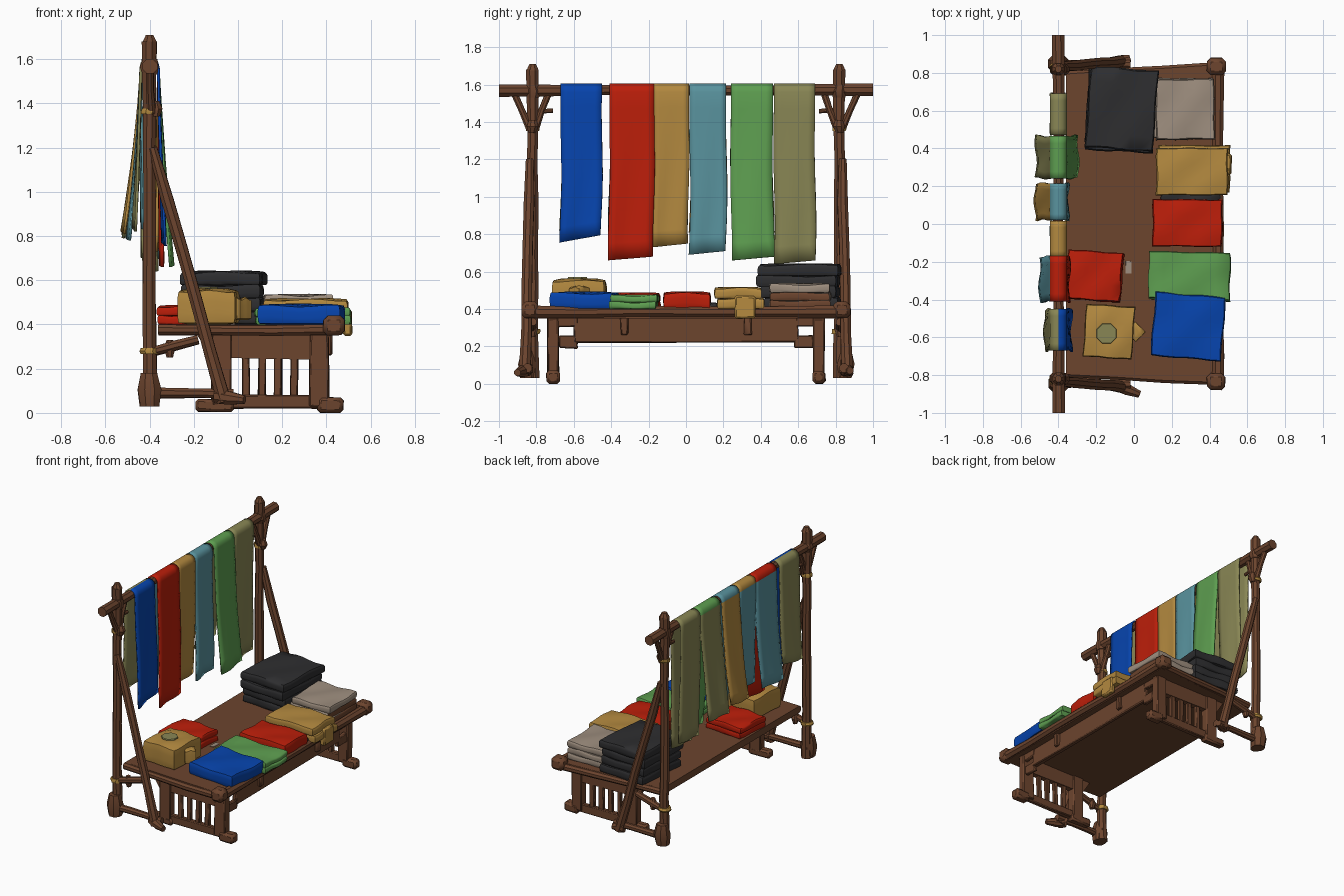
import bpy, bmesh, math, random
from mathutils import Vector, Matrix

if "Cube" in bpy.data.objects:
    bpy.data.objects.remove(bpy.data.objects["Cube"])

random.seed(4)
COLOURS = {
    "wood": (0.15, 0.058, 0.027), "blue": (0.002, 0.058, 0.42),
    "red": (0.50, 0.013, 0.003), "ochre": (0.45, 0.25, 0.05),
    "teal": (0.10, 0.29, 0.34), "green": (0.11, 0.34, 0.08),
    "olive": (0.25, 0.24, 0.09), "charcoal": (0.027, 0.027, 0.029),
    "beige": (0.34, 0.27, 0.21)}
MATS = {}
for n, c in COLOURS.items():
    MATS[n] = bpy.data.materials.new(n)
    MATS[n].diffuse_color = (*c, 1)


def finish(bm, name, *mats, angle=40):
    bmesh.ops.recalc_face_normals(bm, faces=bm.faces)
    me = bpy.data.meshes.new(name)
    bm.to_mesh(me)
    bm.free()
    ob = bpy.data.objects.new(name, me)
    bpy.context.collection.objects.link(ob)
    for m in mats:
        me.materials.append(MATS[m])
    bpy.ops.object.select_all(action='DESELECT')
    ob.select_set(True)
    bpy.context.view_layer.objects.active = ob
    bpy.ops.object.shade_smooth_by_angle(angle=math.radians(angle))
    return ob


def log(name, a, b, radii, mat="wood", sides=8, wobble=0.003):
    """Tapered hand-cut pole from a to b, one ring per radius."""
    a, b = Vector(a), Vector(b)
    rot = (b - a).to_track_quat('Z', 'Y')
    bm = bmesh.new()
    rings = []
    for i, r in enumerate(radii):
        c = a.lerp(b, i / (len(radii) - 1))
        c += rot @ Vector((random.uniform(-wobble, wobble), random.uniform(-wobble, wobble), 0))
        rings.append([bm.verts.new(c + rot @ Vector((r * math.cos(t), r * math.sin(t), 0)))
                      for t in [2 * math.pi * (k + 0.5) / sides for k in range(sides)]])
    for p, q in zip(rings, rings[1:]):
        for k in range(sides):
            bm.faces.new((p[k], p[(k + 1) % sides], q[(k + 1) % sides], q[k]))
    bm.faces.new(rings[0])
    bm.faces.new(rings[-1])
    return finish(bm, name, mat)


def block(name, lo, hi, mat="wood", bevel=0.006, jitter=0.004):
    """Bevelled, slightly irregular box."""
    bm = bmesh.new()
    bmesh.ops.create_cube(bm, size=1)
    for v in bm.verts:
        for i in range(3):
            v.co[i] = (lo[i] if v.co[i] < 0 else hi[i]) + random.uniform(-jitter, jitter)
            if i == 2:
                v.co[i] = max(v.co[i], 0)
    if bevel:
        bmesh.ops.bevel(bm, geom=bm.edges[:], offset=bevel, segments=1, affect='EDGES')
    return finish(bm, name, mat)


def prism(name, pts, axis, lo, hi, mat="wood"):
    """Flat outline pushed along one axis."""
    bm = bmesh.new()
    def place(p, d):
        return (p[0], d, p[1]) if axis == 'y' else (*p, d)
    f = bm.faces.new([bm.verts.new(place(p, lo)) for p in pts])
    ext = bmesh.ops.extrude_face_region(bm, geom=[f])
    d = Vector(place((0, 0), hi - lo))
    bmesh.ops.translate(bm, vec=d, verts=[v for v in ext["geom"] if isinstance(v, bmesh.types.BMVert)])
    return finish(bm, name, mat)


def fold(name, x0, x1, y0, y1, z0, z1, mat, turn=0, edge=None):
    """One folded cloth: soft rounded slab with a rumpled outline."""
    bm = bmesh.new()
    bmesh.ops.create_cube(bm, size=1)
    bmesh.ops.subdivide_edges(bm, edges=bm.edges[:], cuts=5, use_grid_fill=True)
    sx, sy, sz = x1 - x0, y1 - y0, z1 - z0
    ph = random.uniform(0, 6)
    for v in bm.verts:
        u, w, h = v.co * 2
        side = 1 - 0.035 * h ** 4 + 0.016 * math.sin(5 * u + 4 * w + ph)
        rim = max(abs(u), abs(w)) ** 8
        v.co = (u / 2 * sx * side, w / 2 * sy * side,
                h / 2 * sz * (1 - 0.12 * rim) + 0.005 * math.sin(4 * u - 3 * w + ph) * (h > -0.9))
    bmesh.ops.rotate(bm, verts=bm.verts, matrix=Matrix.Rotation(math.radians(turn), 3, 'Z'))
    bmesh.ops.translate(bm, verts=bm.verts, vec=((x0 + x1) / 2, (y0 + y1) / 2, (z0 + z1) / 2))
    if edge:
        for f in bm.faces:
            f.normal_update()
            f.material_index = int(f.normal.x > 0.7)
    return finish(bm, name, mat, *([edge] if edge else []), angle=50)


def stack(name, x0, x1, y0, y1, z1, mat, layers, turn=0, edge=None, inset=0):
    h = (z1 - 0.40) / layers
    for i in range(layers):
        d = [random.uniform(-0.008, 0.008) for _ in range(2)]
        low = inset if i < layers / 2 else 0
        fold(f"{name}_{i + 1}", x0 + d[0], x1 + d[0], y0 + d[1] + low, y1 + d[1], 0.40 + i * h - 0.002,
             0.40 + (i + 1) * h + 0.004, mat, turn + random.uniform(-2, 2),
             None if i == layers - 1 else edge)


def banner(name, y0, y1, zf, zb, front, back, ff, fb, over=0, tilt=0.02):
    """Cloth draped over the beam; ff and fb flare the ends, over carries the back colour onto the top."""
    path = []
    n = 10
    for i in range(n + 1):
        t = 1 - i / n
        path.append((-0.440 - fb * t ** 1.5, zb + (1.56 - zb) * (1 - t), t))
    for k in range(1, 6):
        a = math.pi * (1 - k / 6)
        path.append((-0.40 + 0.040 * math.cos(a), 1.565 + 0.034 * math.sin(a), 0))
    for i in range(n + 1):
        t = i / n
        path.append((-0.360 + ff * t ** 1.2, 1.56 - (1.56 - zf) * t, t))
    bm = bmesh.new()
    ph, cols = random.uniform(0, 6), 7
    grid = []
    for x, z, t in path:
        row = []
        for j in range(cols):
            s = j / (cols - 1)
            sway = 0.008 * t * math.sin(6 * t + ph)
            row.append(bm.verts.new((x + 0.007 * t * math.sin(7 * s + 3 * t + ph),
                                     y0 + (y1 - y0) * s + sway, z + tilt * t * t * (s - 0.5))))
        grid.append(row)
    for i, (p, q) in enumerate(zip(grid, grid[1:])):
        for j in range(cols - 1):
            f = bm.faces.new((p[j], p[j + 1], q[j + 1], q[j]))
            f.material_index = int(i < n + over)
    ob = finish(bm, name, front, back, angle=50)
    m = ob.modifiers.new("thickness", 'SOLIDIFY')
    m.thickness, m.offset = 0.012, 0


# Hanging frame
log("beam", (-0.40, -1, 1.57), (-0.40, 1, 1.57), [0.036, 0.034, 0.029, 0.029, 0.029, 0.029, 0.029, 0.034, 0.036])
for s, tag in ((-1, "near"), (1, "far")):
    y = s * 0.82
    log("post_" + tag, (-0.40, y, 0.03), (-0.40, y, 1.68),
        [0.038, 0.034, 0.032, 0.032, 0.031, 0.031, 0.030, 0.030, 0.031, 0.034, 0.036])
    log("post_tip_" + tag, (-0.40, y, 1.675), (-0.40, y, 1.71), [0.036, 0.018], wobble=0)
    log("post_collar_" + tag, (-0.40, y, 1.53), (-0.40, y, 1.60), [0.036, 0.046, 0.036])
    log("post_foot_" + tag, (-0.40, y + s * 0.025, 0.03), (-0.40, y + s * 0.025, 0.18), [0.046, 0.058, 0.04])
    log("side_brace_" + tag, (-0.385, s * 0.835, 1.2), (-0.06, s * 0.86, 0.05),
        [0.022, 0.030, 0.029, 0.030, 0.030, 0.034])
    tip = (0.03, -0.90, 0.06) if s < 0 else (-0.02, 0.875, 0.07)
    log("brace_foot_" + tag, (-0.10, s * 0.85, 0.075), tip, [0.035, 0.032, 0.020])
    log("foot_rail_" + tag, (-0.43, s * 0.845, 0.09), (-0.02, s * 0.845, 0.085), [0.026, 0.024, 0.022, 0.026])
    log("short_rail_" + tag, (-0.41, s * 0.83, 0.27), (-0.18, s * 0.82, 0.33), [0.020, 0.024, 0.022])
    log("knot_" + tag, (-0.31, s * 0.82, 0.25), (-0.31, s * 0.82, 0.33), [0.015, 0.028, 0.015])
    log("beam_strut_outer_" + tag, (-0.39, s * 0.83, 1.36), (-0.40, s * 0.92, 1.56), [0.022, 0.018, 0.019])
    log("beam_strut_inner_" + tag, (-0.39, s * 0.81, 1.36), (-0.40, s * 0.735, 1.56), [0.022, 0.018, 0.019])
    log("beam_strut_bar_" + tag, (-0.40, s * 0.82, 1.46), (-0.40, s * 0.71, 1.46), [0.015, 0.013, 0.013])
    log("strut_lump_" + tag, (-0.375, y, 1.34), (-0.375, y, 1.41), [0.020, 0.034, 0.022])
    for z, r in ((1.365, 0.037), (0.28, 0.042)):
        log("rope_tie_" + tag, (-0.402, y, z - 0.013), (-0.402, y, z + 0.013), [r, r + 0.004, r], "ochre")

# Table top and front rail
prism("table_top", [(-0.36, -0.785), (0.45, -0.83), (0.45, 0.83), (-0.36, 0.785)], 'z', 0.35, 0.40)
log("front_rail", (0.445, -0.86, 0.385), (0.445, 0.86, 0.385), [0.036, 0.032, 0.030, 0.032, 0.030, 0.032, 0.036])
for s, tag in ((-1, "near"), (1, "far")):
    block("rail_end_" + tag, (0.385, min(s * 0.79, s * 0.88), 0.35), (0.485, max(s * 0.79, s * 0.88), 0.44), bevel=0.02)
    log("side_rail_" + tag, (-0.36, s * 0.785, 0.375), (0.42, s * 0.83, 0.375), [0.026, 0.024, 0.026, 0.026])

# Apron with open corners
block("apron", (0.375, -0.60, 0.22), (0.405, 0.60, 0.36))
for s, tag in ((-1, "near"), (1, "far")):
    block("apron_corner_" + tag, (0.375, min(s * 0.58, s * 0.70), 0.305), (0.405, max(s * 0.58, s * 0.70), 0.36))
    block("apron_step_" + tag, (0.375, min(s * 0.58, s * 0.68), 0.19), (0.405, max(s * 0.58, s * 0.68), 0.26))
    block("apron_bracket_" + tag, (0.395, s * 0.33 - 0.02, 0.26), (0.425, s * 0.33 + 0.02, 0.36))

# Slatted end panels
for s, tag in ((-1, "near"), (1, "far")):
    y0, y1 = s * 0.71 - 0.03, s * 0.71 + 0.03
    block("front_leg_" + tag, (0.325, y0, 0.03), (0.41, y1, 0.36))
    block("front_foot_" + tag, (0.36, y0 - 0.006, 0), (0.475, y1 + 0.006, 0.07), bevel=0.015)
    block("back_leg_" + tag, (-0.12, y0, 0.03), (-0.03, y1, 0.36))
    block("back_foot_" + tag, (-0.19, y0, 0.005), (-0.02, y1, 0.06), bevel=0.012)
    block("bottom_rail_" + tag, (-0.05, y0 + 0.01, 0.02), (0.38, y1 - 0.01, 0.08))
    prism("upper_panel_" + tag, [(-0.19, 0.36), (-0.12, 0.25), (0.36, 0.24), (0.42, 0.36)],
          'y', s * 0.71 - 0.02, s * 0.71 + 0.02)
    for i in range(4):
        x = 0.035 + i * 0.073
        block(f"slat_{tag}_{i + 1}", (x - 0.017, s * 0.71 - 0.014, 0.06), (x + 0.017, s * 0.71 + 0.014, 0.26), bevel=0.004)

# Hanging cloths
banner("blue_hanging", -0.67, -0.45, 0.775, 0.84, "blue", "olive", 0.025, 0.03, 3, 0.04)
banner("red_hanging", -0.41, -0.17, 0.67, 0.79, "red", "teal", 0.015, 0.055)
banner("ochre_hanging", -0.175, 0.015, 0.74, 0.84, "ochre", "teal", -0.012, -0.012)
banner("teal_hanging", 0.02, 0.215, 0.70, 0.82, "teal", "ochre", 0.008, 0.08)
banner("green_hanging", 0.24, 0.465, 0.67, 0.80, "green", "olive", 0.06, 0.075)
banner("olive_hanging", 0.47, 0.69, 0.65, 0.70, "olive", "olive", -0.012, -0.012)

# Folded cloth on the table
stack("charcoal_cloth", -0.25, 0.11, 0.39, 0.82, 0.635, "charcoal", 4, -3, inset=0.03)
stack("beige_cloth", 0.11, 0.42, 0.45, 0.77, 0.53, "beige", 3, 0, "wood")
stack("ochre_cloth", 0.12, 0.50, 0.16, 0.41, 0.51, "ochre", 2, 1)
block("ochre_cloth_overhang", (0.475, 0.26, 0.35), (0.515, 0.37, 0.47), "ochre", 0.01)
stack("red_cloth", 0.10, 0.47, -0.12, 0.13, 0.485, "red", 1, -1)
fold("small_charcoal_cloth", 0.14, 0.455, 0.08, 0.165, 0.40, 0.43, "charcoal")
stack("green_cloth", 0.08, 0.51, -0.40, -0.15, 0.47, "green", 2, -1)
stack("blue_cloth", 0.10, 0.475, -0.715, -0.375, 0.485, "blue", 1, -4)
stack("back_red_cloth", -0.35, -0.06, -0.41, -0.15, 0.48, "red", 2, -3)
stack("back_ochre_cloth", -0.255, 0.005, -0.71, -0.43, 0.555, "ochre", 1, -3)
fold("back_ochre_flap", -0.03, 0.045, -0.61, -0.53, 0.42, 0.52, "ochre", 45)
log("cloth_patch", (-0.145, -0.58, 0.562), (-0.145, -0.58, 0.570), [0.058, 0.055], "olive", wobble=0)
block("small_scrap", (-0.045, -0.26, 0.398), (-0.015, -0.20, 0.406), "beige", 0)

for m in bpy.data.materials:
    if m.users and not m.is_grease_pencil:
        m.use_nodes = True
        m.node_tree.nodes["Principled BSDF"].inputs["Base Color"].default_value = m.diffuse_color
